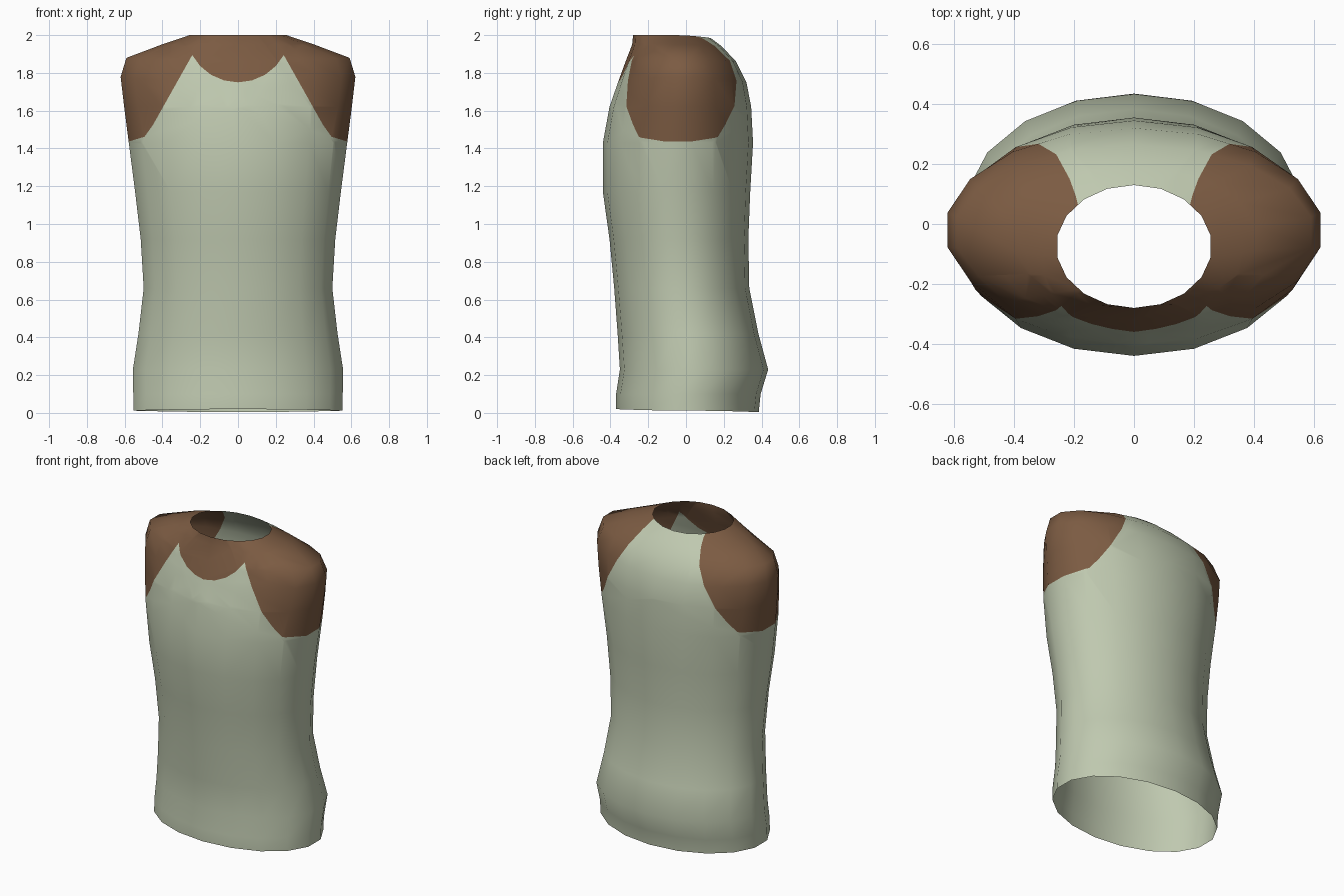
import bpy, bmesh, math
from mathutils import Vector

if "Cube" in bpy.data.objects:
    bpy.data.objects.remove(bpy.data.objects["Cube"])

SIDES = 18


def material(name, rgb):
    m = bpy.data.materials.new(name)
    m.diffuse_color = (*rgb, 1)
    m.use_nodes = True
    m.node_tree.nodes["Principled BSDF"].inputs["Base Color"].default_value = m.diffuse_color
    return m


cloth = material("pale_green", (0.52, 0.58, 0.43))
trim = material("brown", (0.20, 0.105, 0.055))

# Rings of the shell: z at side, front, back; half width; y at front, back
rings = [
    (0.012, 0.020, 0.004, 0.563, -0.37, 0.385),
    (0.10, 0.10, 0.10, 0.563, -0.37, 0.395),
    (0.23, 0.23, 0.23, 0.565, -0.35, 0.435),
    (0.42, 0.42, 0.42, 0.535, -0.362, 0.383),
    (0.66, 0.66, 0.66, 0.507, -0.38, 0.335),
    (0.92, 0.92, 0.92, 0.523, -0.405, 0.33),
    (1.17, 1.17, 1.17, 0.553, -0.44, 0.34),
    (1.43, 1.43, 1.43, 0.587, -0.44, 0.355),
    (1.62, 1.62, 1.62, 0.612, -0.405, 0.345),
    (1.78, 1.75, 1.75, 0.631, -0.36, 0.32),
    (1.88, 1.86, 1.86, 0.600, -0.32, 0.265),
    (1.95, 1.95, 1.94, 0.410, -0.285, 0.19),
    (2.00, 2.00, 1.985, 0.260, -0.28, 0.13),
]

# Open torso shell
bm = bmesh.new()
loops = []
for zs, zf, zb, hw, yf, yb in rings:
    loop = []
    for i in range(SIDES):
        a = 2 * math.pi * i / SIDES
        c = math.cos(a)                       # 1 at the front, -1 at the back
        y = (yf + yb) / 2 + c * (yf - yb) / 2
        z = zs + ((zf if c > 0 else zb) - zs) * c * c
        loop.append(bm.verts.new((hw * math.sin(a), y, z)))
    loops.append(loop)
for lo, hi in zip(loops, loops[1:]):
    for i in range(SIDES):
        j = (i + 1) % SIDES
        bm.faces.new((lo[i], lo[j], hi[j], hi[i]))
bmesh.ops.recalc_face_normals(bm, faces=bm.faces)


def above(path, x, z):
    """True when (x, z) lies above every line of a left-to-right path."""
    return all((x2 - x1) * (z - z1) - (z2 - z1) * (x - x1) > 0
               for (x1, z1), (x2, z2) in zip(path, path[1:]))


def cut(path, test):
    """Cut the tested faces along each line of an x-z path."""
    for (x1, z1), (x2, z2) in zip(path, path[1:]):
        faces = [f for f in bm.faces if test(f.calc_center_median())]
        geom = list({e for f in faces for e in f.edges} |
                    {v for f in faces for v in f.verts}) + faces
        bmesh.ops.bisect_plane(bm, geom=geom, plane_co=Vector((x1, 0, z1)),
                               plane_no=Vector((z1 - z2, 0, x2 - x1)), dist=1e-5)


# Shoulder patches and the round front collar, both bounded by short lines
right = [(0.18, 2.005), (0.45, 1.525), (0.495, 1.462), (0.60, 1.43)]
left = [(-x, z) for x, z in reversed(right)]
collar = [(0.276 * math.sin(t), 2.026 - 0.276 * math.cos(t))
          for t in (math.radians(-62 + 15.5 * k) for k in range(9))]
cut(right, lambda c: c.x > 0 and c.z > 1.3)
cut(left, lambda c: c.x < 0 and c.z > 1.3)
cut(collar, lambda c: c.y < -0.05 and abs(c.x) < 0.42 and c.z > 1.6)

for f in bm.faces:
    c = f.calc_center_median()
    shoulder = above(right, abs(c.x), c.z)
    front = c.y < -0.05 and abs(c.x) < 0.32 and above(collar, c.x, c.z)
    f.material_index = int(shoulder or front)
    f.smooth = True

mesh = bpy.data.meshes.new("sleeveless_shirt")
bm.to_mesh(mesh)
bm.free()
mesh.materials.append(cloth)
mesh.materials.append(trim)
shirt = bpy.data.objects.new("sleeveless_shirt", mesh)
bpy.context.collection.objects.link(shirt)
